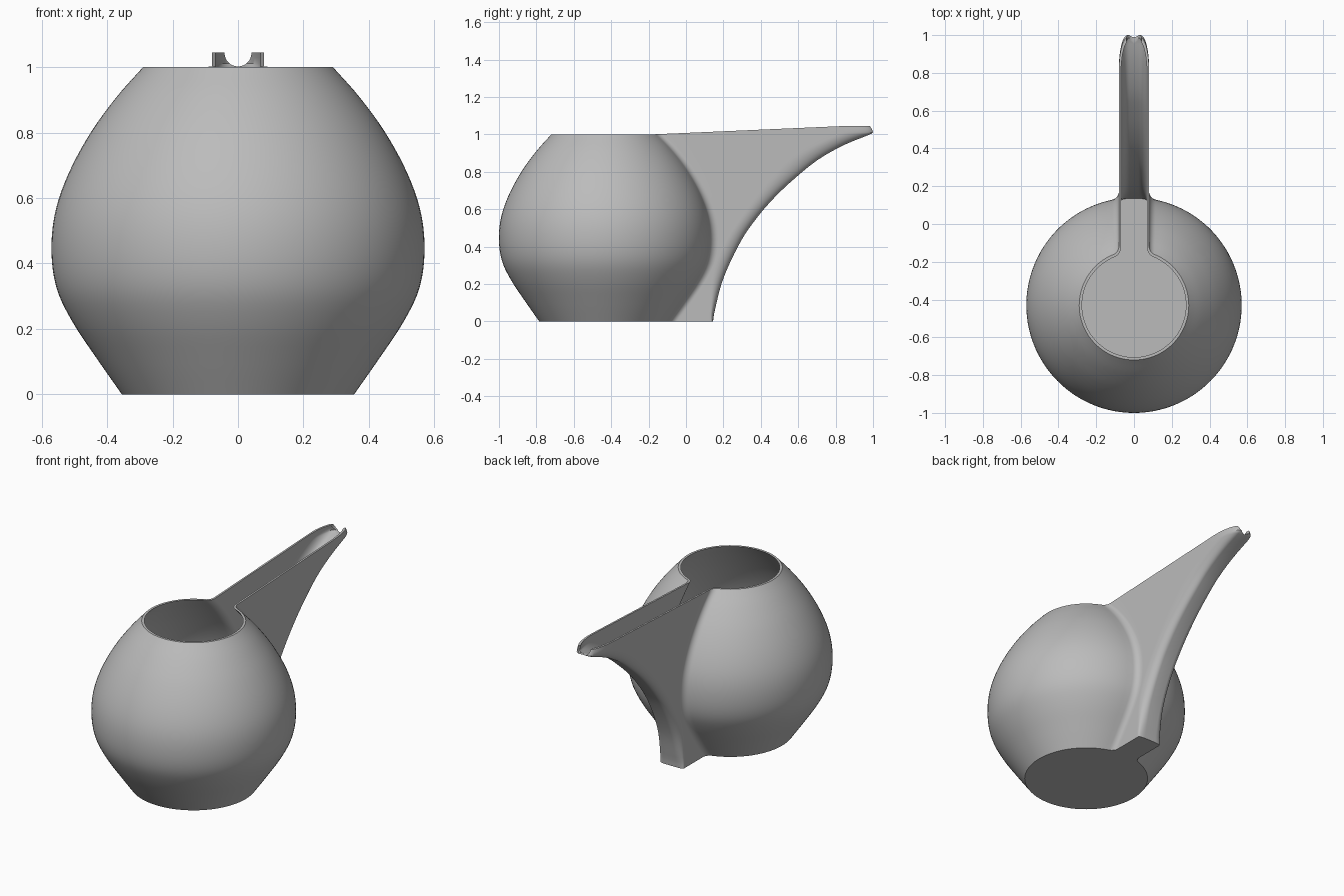
import bpy, bmesh, math

if "Cube" in bpy.data.objects:
    bpy.data.objects.remove(bpy.data.objects["Cube"], do_unlink=True)

CENTRE = -0.43      # y of the round body
WALL = 0.011
HALF_WIDTH = 0.08   # spout
FILLET = 0.045
TIP_HALF = 0.035

# Profiles against relative height
BODY = [(0, .355), (.1, .425), (.22, .505), (.32, .553), (.43, .57), (.55, .56),
        (.67, .52), (.8, .45), (.91, .37), (1, .29)]
SPOUT = [(0, .145), (.04, .15), (.226, .2), (.431, .3), (.566, .4), (.67, .5), (.755, .6),
         (.829, .7), (.883, .8), (.925, .9), (.955, .98), (.967, 1.0), (1, .985)]
ROUNDING = [(0, .01), (.1, .03), (.3, .07), (.6, .09), (.9, .17), (1, .18)]


def smooth(points, t):
    """Cubic interpolation of a profile."""
    def slope(i):
        a, b = points[max(i - 1, 0)], points[min(i + 1, len(points) - 1)]
        return (b[1] - a[1]) / (b[0] - a[0])
    i = max(k for k in range(len(points) - 1) if points[k][0] <= t or k == 0)
    (t0, v0), (t1, v1) = points[i], points[i + 1]
    h = t1 - t0
    u = (t - t0) / h
    return ((2*u**3 - 3*u**2 + 1) * v0 + (u**3 - 2*u**2 + u) * h * slope(i)
            + (3*u**2 - 2*u**3) * v1 + (u**3 - u**2) * h * slope(i + 1))


def value(points, t, wall):
    """Profile value moved inwards by the wall thickness along its normal."""
    a, b = max(t - .01, 0), min(t + .01, 1)
    grade = (smooth(points, b) - smooth(points, a)) / (b - a)
    return smooth(points, t) - wall * math.hypot(1, grade)


def outline(t, wall):
    """Closed keyhole outline: round body, fillets and rounded spout."""
    r, end = value(BODY, t, wall), value(SPOUT, t, wall)
    w, f, flat = HALF_WIDTH - wall, FILLET + wall, TIP_HALF - wall
    e = smooth(ROUNDING, t)
    yc = math.sqrt((r + f) ** 2 - (w + f) ** 2)
    join = math.atan2(w + f, yc)
    half = []
    for i in range(49):                       # body, back to fillet
        a = math.pi + (join - math.pi) * i / 48
        half.append((r * math.sin(a), CENTRE + r * math.cos(a)))
    for i in range(1, 9):                     # fillet
        a = join + (math.pi / 2 - join) * i / 8
        half.append((w + f - f * math.sin(a), CENTRE + yc - f * math.cos(a)))
    start = CENTRE + yc
    for i in range(1, 12):                    # straight side
        half.append((w, start + (end - e - start) * i / 12))
    for i in range(11):                       # rounded end
        a = math.pi / 2 * i / 10
        half.append((flat + (w - flat) * math.cos(a), end - e + e * math.sin(a)))
    half.append((0, end))
    loop = half + [(-x, y) for x, y in reversed(half[1:-1])]
    rise = lambda y: 1 + .045 * min(max((y + .17) / 1.03, 0), 1)
    return [(x, y, t * rise(y)) for x, y in loop]


def finish(obj, material):
    obj.data.materials.append(material)
    bpy.ops.object.select_all(action='DESELECT')
    obj.select_set(True)
    bpy.context.view_layer.objects.active = obj
    bpy.ops.object.shade_smooth_by_angle(angle=math.radians(35))


grey = bpy.data.materials.new("plain grey")
grey.use_nodes = True
grey.diffuse_color = (.5, .5, .5, 1)
grey.node_tree.nodes["Principled BSDF"].inputs["Base Color"].default_value = (.5, .5, .5, 1)

# Watering can shell: outside upwards, over the rim, inside downwards
levels = []
for (a, _), (b, _) in zip(SPOUT, SPOUT[1:]):
    n = max(2, round((b - a) / .025))
    levels += [a + (b - a) * k / n for k in range(n)]
levels.append(1.0)
rows = [outline(t, 0) for t in levels]
rows += [outline(t, WALL) for t in reversed(levels) if t > .015]
rows.append(outline(.012, WALL))

bm = bmesh.new()
rings = [[bm.verts.new(p) for p in row] for row in rows]
for lower, upper in zip(rings, rings[1:]):
    for i in range(len(lower)):
        j = (i + 1) % len(lower)
        bm.faces.new((lower[i], lower[j], upper[j], upper[i]))
bm.faces.new(rings[0])
bm.faces.new(rings[-1])
bmesh.ops.recalc_face_normals(bm, faces=bm.faces)
mesh = bpy.data.meshes.new("watering_can")
bm.to_mesh(mesh)
bm.free()
can = bpy.data.objects.new("watering_can", mesh)
bpy.context.collection.objects.link(can)

# Round pouring notch through the spout tip
bpy.ops.mesh.primitive_cylinder_add(vertices=48, radius=.041, depth=.2,
                                    location=(0, 1.02, 1.043), rotation=(math.pi / 2, 0, 0))
cutter = bpy.context.object
cutter.name = "notch_cutter"
cutter.hide_render = True
notch = can.modifiers.new("notch", 'BOOLEAN')
notch.operation, notch.solver, notch.object = 'DIFFERENCE', 'EXACT', cutter
bpy.context.view_layer.objects.active = can
bpy.ops.object.modifier_apply(modifier=notch.name)
bpy.data.objects.remove(cutter, do_unlink=True)
finish(can, grey)
